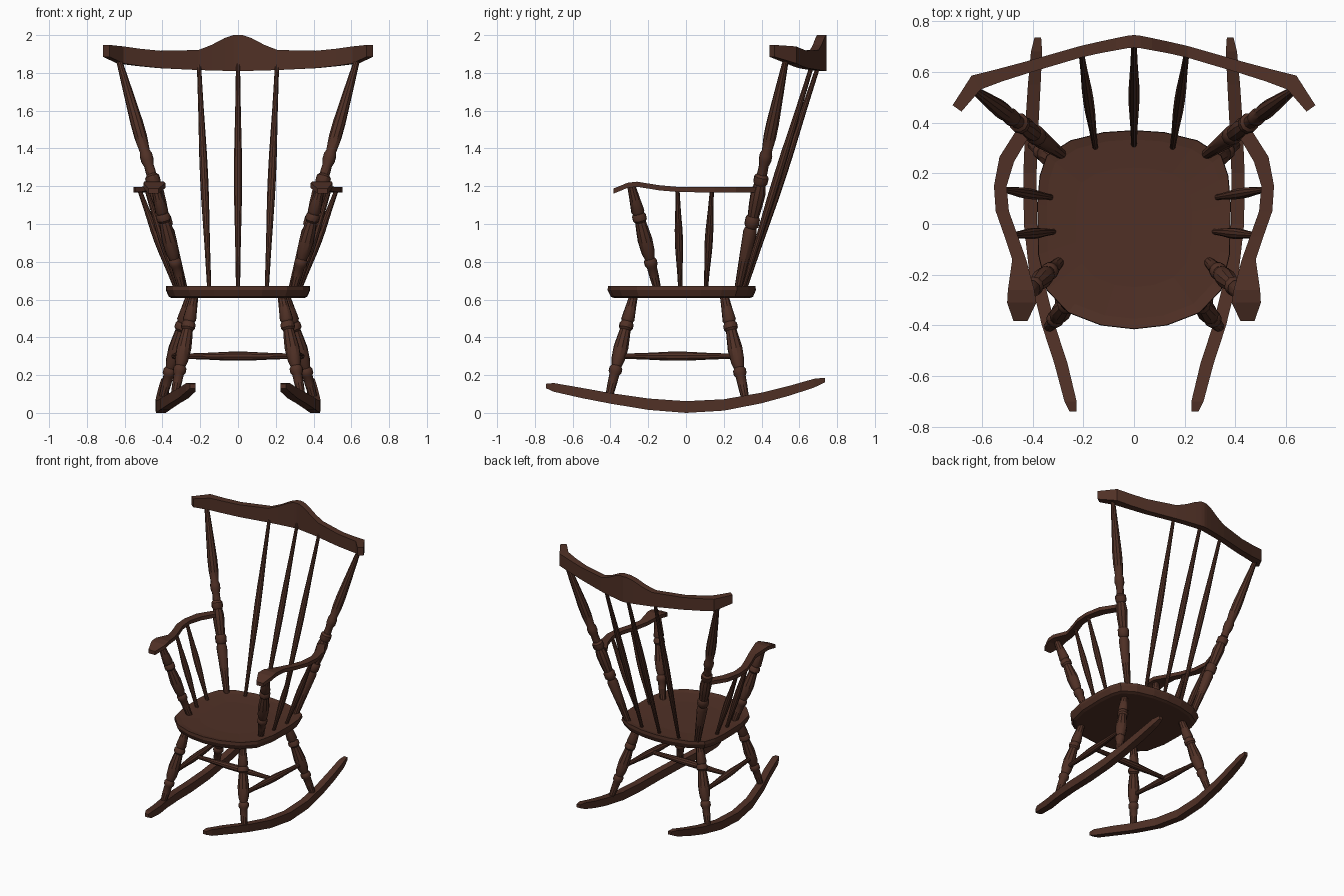
import bpy, bmesh, math
from mathutils import Vector

wood = bpy.data.materials.new("dark brown wood")
wood.diffuse_color = (0.08, 0.03, 0.019, 1)


def loft(name, rings, mirror=False, smooth=False):
    """Skin a list of equal-sized point rings, cap both ends."""
    bm = bmesh.new()
    vr = [[bm.verts.new(p) for p in ring] for ring in rings]
    n = len(vr[0])
    for a, b in zip(vr, vr[1:]):
        for i in range(n):
            j = (i + 1) % n
            bm.faces.new((a[i], a[j], b[j], b[i]))
    bm.faces.new(vr[0])
    bm.faces.new(vr[-1])
    bmesh.ops.recalc_face_normals(bm, faces=bm.faces)
    me = bpy.data.meshes.new(name)
    bm.to_mesh(me)
    bm.free()
    me.materials.append(wood)
    ob = bpy.data.objects.new(name, me)
    bpy.context.collection.objects.link(ob)
    if mirror:
        ob.modifiers.new("mirror", 'MIRROR').use_mirror_merge = False
    if smooth:
        bpy.ops.object.select_all(action='DESELECT')
        ob.select_set(True)
        bpy.context.view_layer.objects.active = ob
        bpy.ops.object.shade_smooth_by_angle(angle=math.radians(35))
    return ob


def turned(name, p0, p1, profile, mirror=False, sides=10):
    """Lathe-turned rod from p0 to p1; profile holds (fraction, radius)."""
    p0, p1 = Vector(p0), Vector(p1)
    d = p1 - p0
    u = d.orthogonal().normalized()
    v = d.normalized().cross(u)
    rings = []
    for t, r in profile:
        rings.append([p0 + d * t + r * (u * math.cos(a) + v * math.sin(a))
                      for a in (2 * math.pi * i / sides for i in range(sides))])
    return loft(name, rings, mirror, True)


# Turning profiles
SPINDLE = [(0, .011), (.2, .015), (.4, .021), (.5, .022), (.6, .021), (.8, .015), (1, .011)]
STRETCHER = [(0, .014), (.2, .017), (.42, .024), (.58, .024), (.8, .017), (1, .014)]
LEG = [(0, .022), (.12, .028), (.25, .036), (.27, .030), (.29, .038), (.33, .038),
       (.35, .029), (.42, .034), (.52, .040), (.64, .036), (.70, .027), (.72, .035),
       (.76, .035), (.78, .027), (.88, .025), (1, .020)]
POST = [(0, .020), (.12, .028), (.25, .037), (.27, .030), (.28, .039), (.31, .039),
        (.32, .031), (.37, .037), (.42, .040), (.455, .032), (.465, .039), (.49, .039),
        (.50, .027), (.54, .026), (.56, .034), (.585, .034), (.60, .027), (.66, .034),
        (.72, .034), (.86, .025), (1, .015)]

# Seat: stacked outlines with a shallow dished top
half = [(0, -.415), (.13, -.40), (.26, -.35), (.345, -.26), (.378, -.12), (.382, .08),
        (.372, .19), (.345, .27), (.25, .33), (.12, .362), (0, .37)]
outline = half + [(-x, y) for x, y in half[-2:0:-1]]
loft("seat", [[(x * s, y * s, z) for x, y in outline]
              for s, z in ((.91, .607), (.96, .615), (1, .65), (.995, .672), (.9, .665), (.6, .658))])

# Rockers: (y, x, z, half height, half width)
path = [(-.74, .24, .142, .012, .014), (-.70, .25, .135, .023, .024), (-.55, .288, .105, .027, .026),
        (-.4, .337, .077, .028, .026), (-.2, .386, .046, .03, .026), (0, .408, .031, .031, .026),
        (.2, .41, .042, .03, .026), (.4, .402, .079, .028, .026), (.55, .393, .118, .026, .025),
        (.68, .384, .158, .023, .022), (.735, .379, .174, .012, .013)]
loft("rocker", [[(x - w, y, z - h), (x + w, y, z - h), (x + w, y, z + h), (x - w, y, z + h)]
                for y, x, z, h, w in path], True)

# Legs and stretchers
turned("front_leg", (.23, -.275, .63), (.337, -.408, .085), LEG, True)
turned("rear_leg", (.25, .2, .63), (.402, .315, .07), LEG, True)
turned("side_stretcher", (.293, -.353, .3), (.339, .265, .3), STRETCHER, True)
turned("cross_stretcher", (-.316, -.044, .3), (.316, -.044, .3), STRETCHER)

# Back posts and back spindles
turned("back_post", (.285, .275, .65), (.632, .53, 1.875), POST, True)
turned("centre_back_spindle", (0, .31, .65), (0, .705, 1.85), SPINDLE)
turned("side_back_spindle", (.152, .30, .65), (.207, .67, 1.85), SPINDLE, True)

# Crest rail: (outer x, outer y, inner x, inner y, bottom, top)
crest = [(.025, .742, .025, .693, 1.81, 2.0), (.07, .733, .07, .685, 1.811, 1.985),
         (.14, .718, .14, .672, 1.813, 1.948), (.21, .702, .21, .656, 1.815, 1.921),
         (.42, .642, .41, .597, 1.825, 1.917), (.54, .61, .52, .562, 1.837, 1.928),
         (.64, .585, .605, .53, 1.85, 1.94), (.715, .468, .68, .443, 1.885, 1.948)]
crest = [(-a, b, -c, d, e, f) for a, b, c, d, e, f in crest[::-1]] + \
        [(0, .745, 0, .695, 1.81, 2.0)] + crest
loft("crest_rail", [[(a, b, e), (c, d, e), (c, d, f), (a, b, f)] for a, b, c, d, e, f in crest])

# Arms: (inner x, outer x, y, top z)
arm = [(.42, .475, -.383, 1.188), (.385, .50, -.31, 1.218), (.393, .497, -.26, 1.224),
       (.425, .48, -.14, 1.205), (.457, .51, -.05, 1.197), (.493, .545, .05, 1.195),
       (.502, .552, .15, 1.195)]
rings = [[(a, y, z - .027), (b, y, z - .027), (b, y, z), (a, y, z)] for a, b, y, z in arm]
for a, ay, b, by in ((.473, .245, .53, .265), (.42, .335, .46, .375)):
    rings.append([(a, ay, 1.168), (b, by, 1.168), (b, by, 1.195), (a, ay, 1.195)])
loft("arm", rings, True)

# Arm supports
turned("arm_support", (.44, -.29, 1.205), (.295, -.15, .65), LEG, True)
turned("front_arm_spindle", (.315, -.03, .65), (.483, -.045, 1.18), SPINDLE, True)
turned("rear_arm_spindle", (.325, .105, .65), (.522, .137, 1.18), SPINDLE, True)
